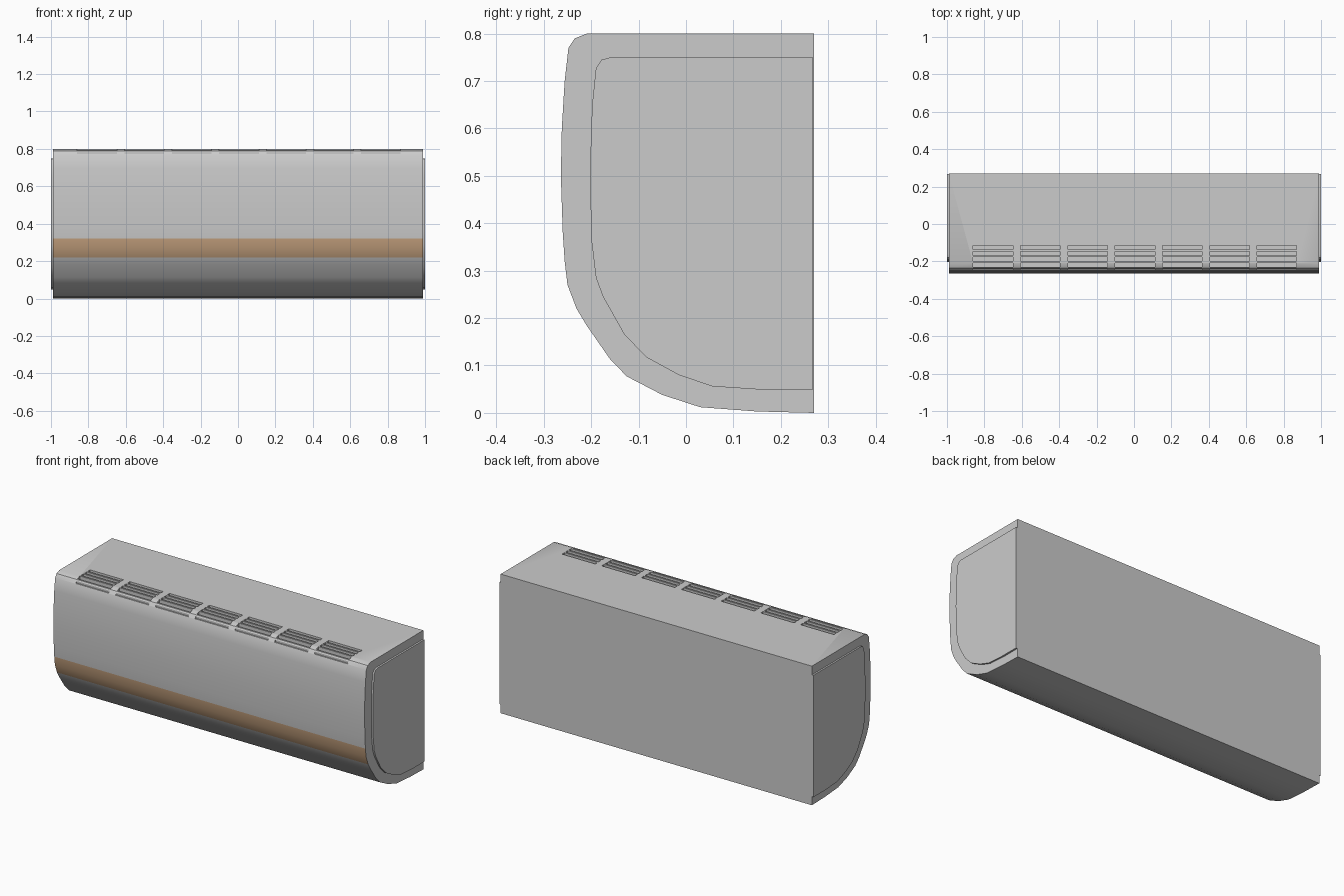
import bpy, bmesh, math
from mathutils import Matrix, Vector

if "Cube" in bpy.data.objects:
    bpy.data.objects.remove(bpy.data.objects["Cube"])


def material(name, rgb):
    m = bpy.data.materials.new(name)
    m.use_nodes = True
    m.diffuse_color = (*rgb, 1)
    m.node_tree.nodes["Principled BSDF"].inputs["Base Color"].default_value = (*rgb, 1)
    return m


GREY = material("light grey plastic", (0.6, 0.6, 0.6))
TAN = material("tan stripe", (0.56, 0.36, 0.21))


def make_object(name, bm, *mats):
    bmesh.ops.recalc_face_normals(bm, faces=bm.faces)
    mesh = bpy.data.meshes.new(name)
    bm.to_mesh(mesh)
    bm.free()
    obj = bpy.data.objects.new(name, mesh)
    bpy.context.collection.objects.link(obj)
    for m in mats:
        mesh.materials.append(m)
    return obj


def extrude_profile(profile, x0, x1):
    bm = bmesh.new()
    face = bm.faces.new([bm.verts.new((x0, y, z)) for y, z in profile])
    new = bmesh.ops.extrude_face_region(bm, geom=[face])["geom"]
    verts = [v for v in new if isinstance(v, bmesh.types.BMVert)]
    bmesh.ops.translate(bm, verts=verts, vec=(x1 - x0, 0, 0))
    return bm


def smooth(obj, degrees):
    bpy.ops.object.select_all(action="DESELECT")
    obj.select_set(True)
    bpy.context.view_layer.objects.active = obj
    bpy.ops.object.shade_smooth_by_angle(angle=math.radians(degrees))


# Side outline of the casing, from the top back edge round to the bottom back edge
outline = [(0.27, 0.8), (-0.21, 0.8), (-0.235, 0.79), (-0.248, 0.77), (-0.256, 0.7),
           (-0.262, 0.6), (-0.264, 0.5), (-0.26, 0.38), (-0.256, 0.32), (-0.25, 0.27),
           (-0.231, 0.22), (-0.21, 0.185), (-0.16, 0.113), (-0.125, 0.077),
           (-0.05, 0.038), (0.03, 0.012), (0.15, 0.003), (0.27, 0)]
bm = extrude_profile(outline, -0.99, 0.99)
bm.normal_update()
for f in bm.faces:
    c = f.calc_center_median()
    if 0.22 < c.z < 0.32 and c.y < -0.2 and abs(c.x) < 0.5:
        f.material_index = 1
casing = make_object("casing", bm, GREY, TAN)

# Seven groups of air slots along the top front edge
bm = bmesh.new()
for group in range(-3, 4):
    for row in range(5):
        y = -0.126 - 0.031 * row
        place = Matrix.Translation(Vector((0.253 * group + 0.005, y, 0.822)))
        bmesh.ops.create_cube(bm, size=1, matrix=place @ Matrix.Diagonal((0.212, 0.021, 0.1, 1)))
cutter = make_object("slot_cutter", bm, GREY)
cut = casing.modifiers.new("air slots", "BOOLEAN")
cut.object = cutter
cut.solver = "EXACT"
bpy.context.view_layer.objects.active = casing
bpy.ops.object.modifier_apply(modifier=cut.name)
bpy.data.objects.remove(cutter)
smooth(casing, 30)

# Raised end panels, following the casing outline
panel = [(0.268, 0.75), (-0.16, 0.75), (-0.178, 0.745), (-0.19, 0.727), (-0.198, 0.65),
         (-0.203, 0.5), (-0.199, 0.36), (-0.19, 0.285), (-0.175, 0.245), (-0.13, 0.165),
         (-0.083, 0.117), (-0.015, 0.08), (0.055, 0.056), (0.16, 0.049), (0.268, 0.049)]
for name, side in (("left", 1), ("right", -1)):
    end = make_object(name + "_end_panel", extrude_profile(panel, side * 0.98, side), GREY)
    smooth(end, 30)
